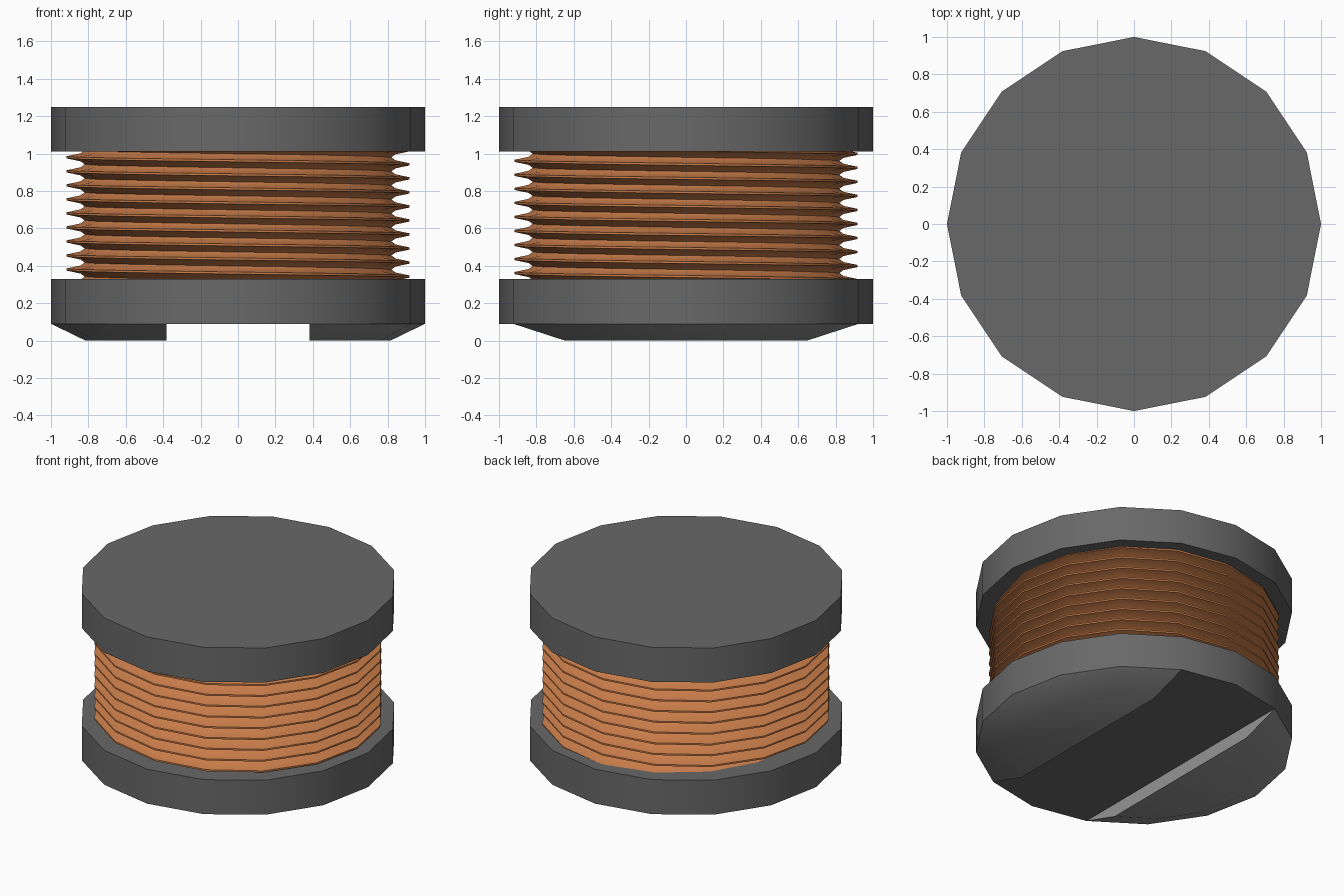
import bpy, bmesh, math

if "Cube" in bpy.data.objects:
    bpy.data.objects.remove(bpy.data.objects["Cube"], do_unlink=True)

SIDES = 16
STEP = 2 * math.pi / SIDES


def material(name, rgb):
    m = bpy.data.materials.new(name)
    m.use_nodes = True
    m.diffuse_color = (*rgb, 1)
    bsdf = m.node_tree.nodes["Principled BSDF"]
    bsdf.inputs["Base Color"].default_value = (*rgb, 1)
    bsdf.inputs["Roughness"].default_value = 0.6
    return m


DARK = material("dark grey ferrite", (0.14, 0.14, 0.14))
METAL = material("light grey metal", (0.30, 0.30, 0.30))
COPPER = material("copper orange", (0.60, 0.21, 0.07))


def finish(name, bm, mat):
    """Turn a bmesh into a smooth shaded object with sharp edges kept."""
    bmesh.ops.remove_doubles(bm, verts=bm.verts, dist=1e-4)
    bmesh.ops.recalc_face_normals(bm, faces=bm.faces)
    mesh = bpy.data.meshes.new(name)
    bm.to_mesh(mesh)
    bm.free()
    mesh.materials.append(mat)
    ob = bpy.data.objects.new(name, mesh)
    bpy.context.collection.objects.link(ob)
    bpy.ops.object.select_all(action='DESELECT')
    ob.select_set(True)
    bpy.context.view_layer.objects.active = ob
    bpy.ops.object.shade_smooth_by_angle(angle=math.radians(32))
    return ob


def loft(name, lower, upper, mat):
    """Solid between two matching outlines."""
    bm = bmesh.new()
    lo = [bm.verts.new(p) for p in lower]
    hi = [bm.verts.new(p) for p in upper]
    bm.faces.new(lo)
    bm.faces.new(hi)
    n = len(lo)
    for i in range(n):
        j = (i + 1) % n
        bm.faces.new((lo[i], lo[j], hi[j], hi[i]))
    return finish(name, bm, mat)


def ring(z):
    return [(math.cos(i * STEP), math.sin(i * STEP), z) for i in range(SIDES)]


# Flanges
loft("bottom_flange", ring(0.09), ring(0.33), DARK)
loft("top_flange", ring(1.01), ring(1.25), DARK)

# Feet: segments of the flange outline, tapering towards the ground
inner = math.cos(3 * STEP)
for side, name in ((1, "left_foot"), (-1, "right_foot")):
    arc = [(math.cos(i * STEP), math.sin(i * STEP)) for i in range(-3, 4)]
    top = [(side * x, y, 0.09) for x, y in arc]
    base = [(side * (inner + (x - inner) * 0.7), y * 0.7, 0) for x, y in arc]
    loft(name, base, top, METAL)

# Wire winding: a ridged profile swept down a helix, ends buried in the flanges
PITCH, TURNS, START = 0.075, 11, 0.305
profile = [(0.82, 0.0), (0.842, 0.016), (0.918, 0.032),
           (0.918, 0.043), (0.842, 0.059)]
points = [(r, START + k * PITCH + z) for k in range(TURNS) for r, z in profile]
points.append((0.82, START + TURNS * PITCH))
bm = bmesh.new()
columns = []
for i in range(SIDES + 1):
    a = i * STEP
    drop = PITCH * i / SIDES
    columns.append([bm.verts.new((r * math.cos(a), r * math.sin(a), z - drop))
                    for r, z in points])
for c, d in zip(columns, columns[1:]):
    for k in range(len(points) - 1):
        bm.faces.new((c[k], d[k], d[k + 1], c[k + 1]))
finish("copper_winding", bm, COPPER)
